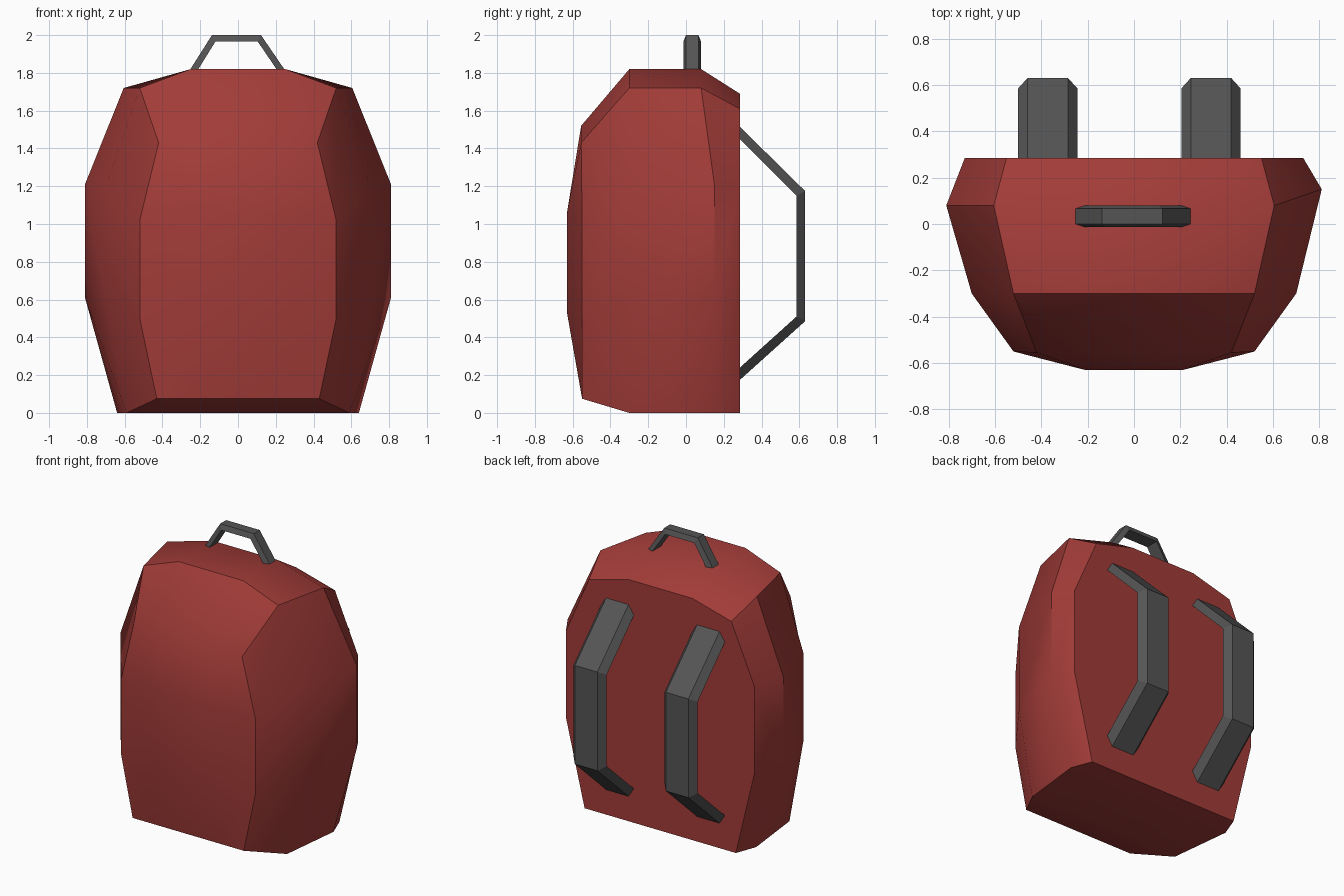
import bpy, bmesh, math

if "Cube" in bpy.data.objects:
    bpy.data.objects.remove(bpy.data.objects["Cube"])


def material(name, rgb):
    m = bpy.data.materials.new(name)
    m.diffuse_color = (*rgb, 1)
    m.use_nodes = True
    m.node_tree.nodes["Principled BSDF"].inputs["Base Color"].default_value = m.diffuse_color
    return m


def finish(bm, name, mat, angle):
    bmesh.ops.recalc_face_normals(bm, faces=bm.faces[:])
    me = bpy.data.meshes.new(name)
    bm.to_mesh(me)
    bm.free()
    ob = bpy.data.objects.new(name, me)
    bpy.context.collection.objects.link(ob)
    me.materials.append(mat)
    bpy.ops.object.select_all(action='DESELECT')
    ob.select_set(True)
    bpy.context.view_layer.objects.active = ob
    bpy.ops.object.shade_smooth_by_angle(angle=math.radians(angle))
    return ob


red = material("red_fabric", (0.36, 0.045, 0.04))
grey = material("dark_webbing", (0.09, 0.09, 0.09))

# Bag: side panel, rows from bottom to top, each from front to back
SIDE = [
    [(.43, -.55, .075), (.59, -.30, 0), (.64, .14, 0), (.585, .285, 0)],
    [(.52, -.55, .50), (.70, -.30, .60), (.81, .15, .61), (.73, .285, .60)],
    [(.52, -.55, 1.02), (.70, -.30, 1.20), (.81, .15, 1.21), (.73, .285, 1.20)],
    [(.42, -.555, 1.43), (.52, -.30, 1.72), (.605, .08, 1.72), (.55, .285, 1.61)],
]
# Bag: centre strip around the body, starting at the front bottom edge
STRIP = [(.21, -.55, .075), (.25, -.30, 0), (.25, .14, 0), (.25, .285, 0),
         (.25, .285, .60), (.25, .285, 1.20), (.25, .285, 1.69), (.25, .08, 1.82),
         (.25, -.30, 1.82), (.21, -.555, 1.52), (.21, -.63, 1.06), (.21, -.63, .53)]
RING = [(0, 0), (0, 1), (0, 2), (0, 3), (1, 3), (2, 3),
        (3, 3), (3, 2), (3, 1), (3, 0), (2, 0), (1, 0)]

bm = bmesh.new()
strips = []
for s in (1, -1):
    grid = [[bm.verts.new((s * x, y, z)) for x, y, z in row] for row in SIDE]
    if s < 0:                      # the left bulge sits a little further forward
        for k in (1, 2):
            grid[k][2].co.y = .08
    strip = [bm.verts.new((s * x, y, z)) for x, y, z in STRIP]
    strips.append(strip)
    for k in range(3):
        for j in range(3):
            bm.faces.new((grid[k][j], grid[k][j + 1], grid[k + 1][j + 1], grid[k + 1][j]))
    edge = [grid[k][j] for k, j in RING]
    for a in range(12):
        b = (a + 1) % 12
        bm.faces.new((edge[a], edge[b], strip[b], strip[a]))
for a in range(12):
    b = (a + 1) % 12
    bm.faces.new((strips[0][a], strips[0][b], strips[1][b], strips[1][a]))
finish(bm, "bag_body", red, 35)


# Bent band with a trapezoid section, wide on its inner side
def band(name, outer, inner, w_out, w_in, place):
    bm = bmesh.new()
    rings = []
    for o, i in zip(outer, inner):
        pts = [(*o, -w_out), (*o, w_out), (*i, w_in), (*i, -w_in)]
        rings.append([bm.verts.new(place(*p)) for p in pts])
    for r, q in zip(rings, rings[1:]):
        for a in range(4):
            b = (a + 1) % 4
            bm.faces.new((r[a], r[b], q[b], q[a]))
    bm.faces.new(rings[0])
    bm.faces.new(rings[-1])
    return finish(bm, name, grey, 20)


# Shoulder straps
for name, cx in (("left_strap", -.372), ("right_strap", .332)):
    band(name,
         [(.28, 1.52), (.63, 1.175), (.63, .485), (.28, .17)],
         [(.28, 1.455), (.585, 1.15), (.585, .51), (.28, .235)],
         .087, .128, lambda u, v, w, cx=cx: (cx + w, u, v))

# Carry handle
band("top_handle",
     [(-.255, 1.815), (-.138, 2), (.122, 2), (.248, 1.815)],
     [(-.213, 1.815), (-.12, 1.965), (.105, 1.965), (.207, 1.815)],
     .033, .047, lambda u, v, w: (u, .033 + w, v))
